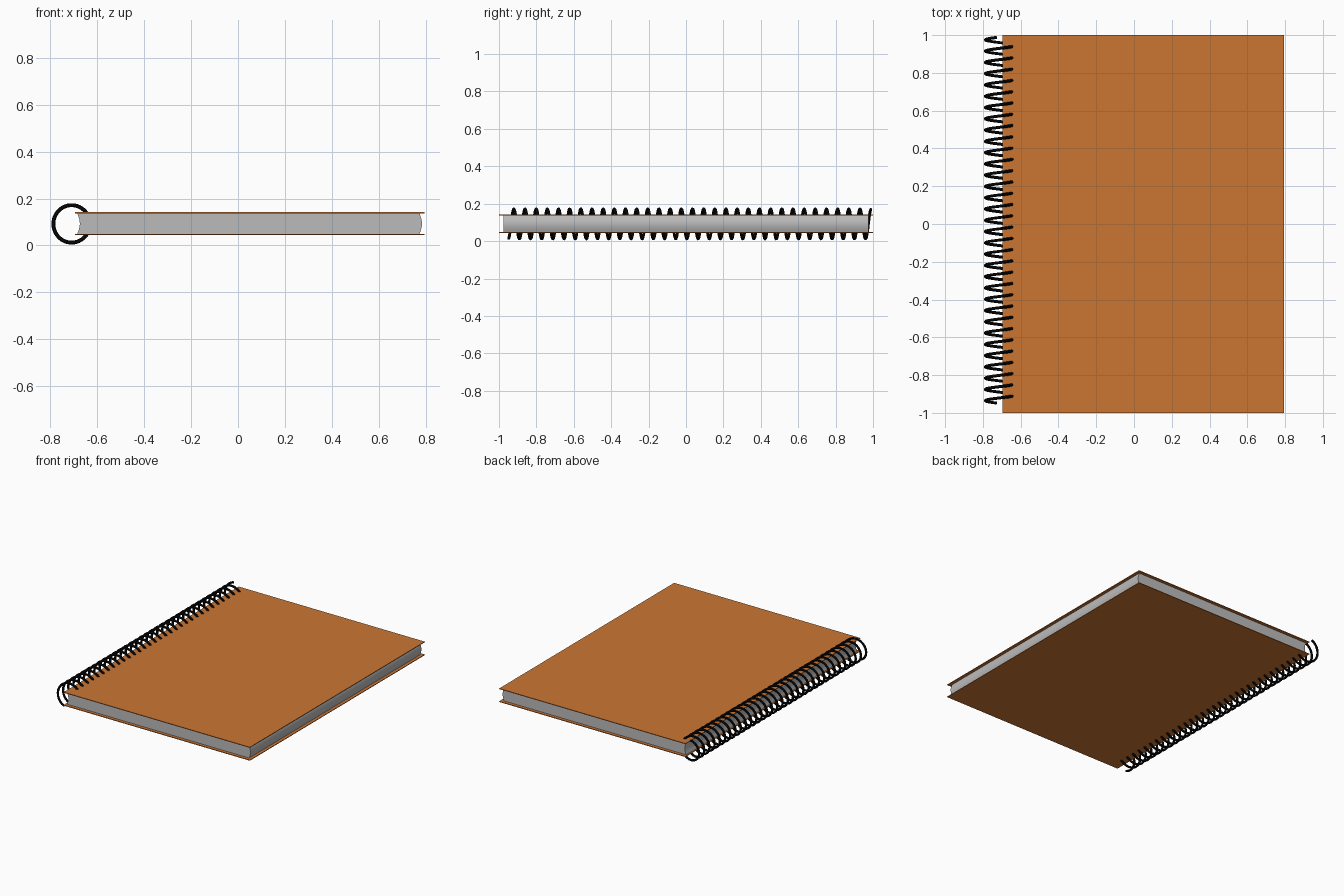
import bpy, bmesh, math

if "Cube" in bpy.data.objects:
    bpy.data.objects.remove(bpy.data.objects["Cube"])


def material(name, rgb):
    m = bpy.data.materials.new(name)
    m.diffuse_color = (*rgb, 1.0)
    m.use_nodes = True
    m.node_tree.nodes["Principled BSDF"].inputs["Base Color"].default_value = m.diffuse_color
    return m


ORANGE = material("orange_cover", (0.60, 0.18, 0.034))
PAPER = material("grey_paper", (0.50, 0.50, 0.50))
BLACK = material("black_wire", (0.004, 0.004, 0.004))


def extrude_profile(name, profile, half_depth, mat):
    """Close an (x, z) outline and extrude it along y."""
    bm = bmesh.new()
    face = bm.faces.new([bm.verts.new((x, -half_depth, z)) for x, z in profile])
    out = bmesh.ops.extrude_face_region(bm, geom=[face])
    for v in out["geom"]:
        if isinstance(v, bmesh.types.BMVert):
            v.co.y = half_depth
    bmesh.ops.recalc_face_normals(bm, faces=bm.faces)
    mesh = bpy.data.meshes.new(name)
    bm.to_mesh(mesh)
    bm.free()
    mesh.materials.append(mat)
    ob = bpy.data.objects.new(name, mesh)
    bpy.context.collection.objects.link(ob)
    return ob


def smooth(ob):
    bpy.ops.object.select_all(action='DESELECT')
    ob.select_set(True)
    bpy.context.view_layer.objects.active = ob
    bpy.ops.object.shade_smooth_by_angle(angle=math.radians(35))


# Front and back covers: thin boards
for name, z0, z1 in (("front_cover", 0.137, 0.142), ("back_cover", 0.044, 0.049)):
    extrude_profile(name, [(-0.695, z0), (0.795, z0), (0.795, z1), (-0.695, z1)], 1.0, ORANGE)

# Page block: hollow spine side, rounded outer side
Z0, Z1, BULGE, N = 0.049, 0.137, 0.011, 10


def edge(x):
    return [(x + BULGE * math.sin(math.pi * i / N), Z0 + (Z1 - Z0) * i / N) for i in range(N + 1)]


pages = extrude_profile("pages", edge(0.773) + edge(-0.685)[::-1], 0.977, PAPER)
smooth(pages)

# Spiral binding: one long helix of wire
CX, CZ, RX, RZ, WIRE = -0.709, 0.092, 0.078, 0.080, 0.008
PITCH, STEPS = 0.0597, 24
start, end = math.radians(104), math.radians(256) + 32 * math.tau
count = 33 * STEPS
curve = bpy.data.curves.new("spiral_path", 'CURVE')
curve.dimensions = '3D'
curve.bevel_depth = WIRE
curve.bevel_resolution = 2
curve.use_fill_caps = True
spline = curve.splines.new('POLY')
spline.points.add(count)
for i, p in enumerate(spline.points):
    a = start + (end - start) * i / count
    y = 0.975 - PITCH * (a - math.pi) / math.tau
    p.co = (CX + RX * math.cos(a), y, CZ + RZ * math.sin(a), 1)
path = bpy.data.objects.new("spiral_path", curve)
bpy.context.collection.objects.link(path)
mesh = bpy.data.meshes.new_from_object(path.evaluated_get(bpy.context.evaluated_depsgraph_get()))
bpy.data.objects.remove(path)
mesh.materials.clear()
mesh.materials.append(BLACK)
spiral = bpy.data.objects.new("spiral_binding", mesh)
bpy.context.collection.objects.link(spiral)
smooth(spiral)
